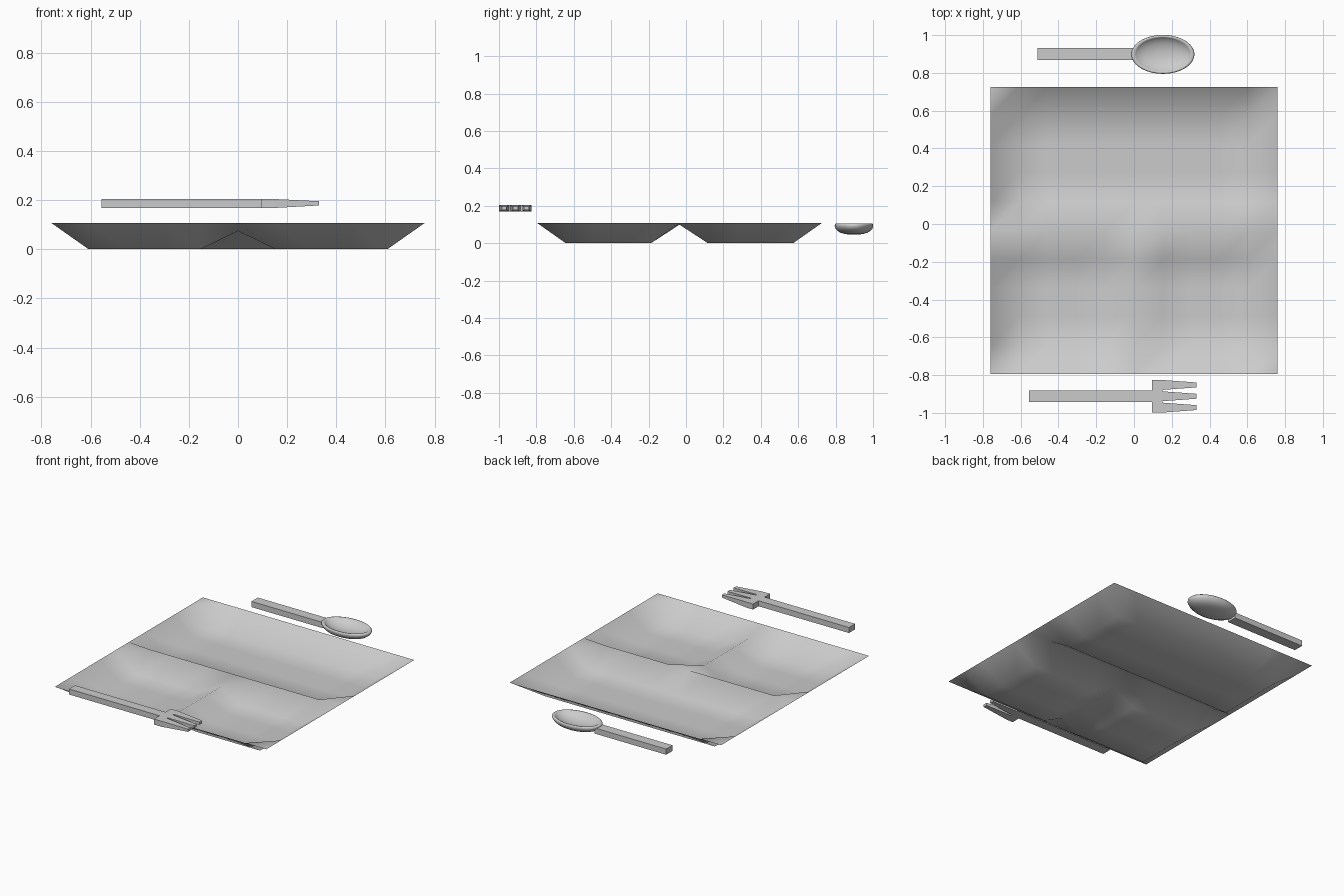
import bpy, math

if "Cube" in bpy.data.objects:
    bpy.data.objects.remove(bpy.data.objects["Cube"])


def make(name, verts, faces, smooth=False):
    me = bpy.data.meshes.new(name)
    me.from_pydata(verts, [], faces)
    me.update()
    ob = bpy.data.objects.new(name, me)
    bpy.context.collection.objects.link(ob)
    for p in me.polygons:
        p.use_smooth = smooth
    return ob


def taper_box(name, x0, x1, sec0, sec1):
    """Box along x; each section is (ymin, ymax, zmin, zmax)."""
    verts = []
    for x, (a, b, c, d) in ((x0, sec0), (x1, sec1)):
        verts += [(x, a, c), (x, b, c), (x, b, d), (x, a, d)]
    faces = [(0, 3, 2, 1), (4, 5, 6, 7)]
    faces += [(i, (i + 1) % 4, (i + 1) % 4 + 4, i + 4) for i in range(4)]
    return make(name, verts, faces)


# Tray: thin 10 x 10 sheet with raised rim and divider ridges
N, STEP, YC = 10, 0.152, -0.035


def tray_height(i, j):
    if i in (0, N) or j in (0, N):
        return 0.107
    if j == 5:
        return 0.099
    if i == 5 and j < 5:
        return 0.074
    return 0.0


verts = [((i - 5) * STEP, YC + (j - 5) * STEP, tray_height(i, j))
         for j in range(N + 1) for i in range(N + 1)]
faces = []
for j in range(N):
    for i in range(N):
        a = j * (N + 1) + i
        b, c, d = a + 1, a + N + 2, a + N + 1
        faces += [(a, b, c), (a, c, d)]
make("tray", verts, faces, smooth=True)

# Spoon bowl: elliptical rings swept through an outer and inner profile
SEG = 48
profile = [(0.25, 0.046), (0.5, 0.050), (0.7, 0.056), (0.85, 0.065),
           (0.95, 0.077), (1.0, 0.091), (0.995, 0.099), (0.96, 0.104),
           (0.90, 0.104), (0.86, 0.099), (0.78, 0.089), (0.6, 0.078),
           (0.4, 0.070), (0.2, 0.066)]
verts = []
for r, z in profile:
    for k in range(SEG):
        t = 2 * math.pi * k / SEG
        verts.append((0.153 + 0.167 * r * math.cos(t),
                      0.898 + 0.103 * r * math.sin(t), z))
faces = []
for n in range(len(profile) - 1):
    for k in range(SEG):
        a, b = n * SEG + k, n * SEG + (k + 1) % SEG
        faces.append((a, b, b + SEG, a + SEG))
low, high = len(verts), len(verts) + 1
verts += [(0.153, 0.898, 0.045), (0.153, 0.898, 0.065)]
last = (len(profile) - 1) * SEG
for k in range(SEG):
    m = (k + 1) % SEG
    faces += [(low, m, k), (high, last + k, last + m)]
make("spoon_bowl", verts, faces, smooth=True)

# Spoon handle
sec = (0.867, 0.932, 0.057, 0.094)
taper_box("spoon_handle", -0.51, 0.005, sec, sec)

# Fork handle and crossbar
Z0, Z1, FY = 0.168, 0.204, -0.912
sec = (FY - 0.031, FY + 0.031, Z0, Z1)
taper_box("fork_handle", -0.555, 0.095, sec, sec)
sec = (FY - 0.087, FY + 0.087, Z0, Z1)
taper_box("fork_crossbar", 0.095, 0.152, sec, sec)

# Three tapered tines
for n, off in enumerate((-0.060, 0.0, 0.060)):
    y = FY + off
    taper_box(f"fork_tine_{n + 1}", 0.152, 0.33,
              (y - 0.026, y + 0.026, Z0, Z1),
              (y - 0.013, y + 0.013, 0.178, 0.195))
